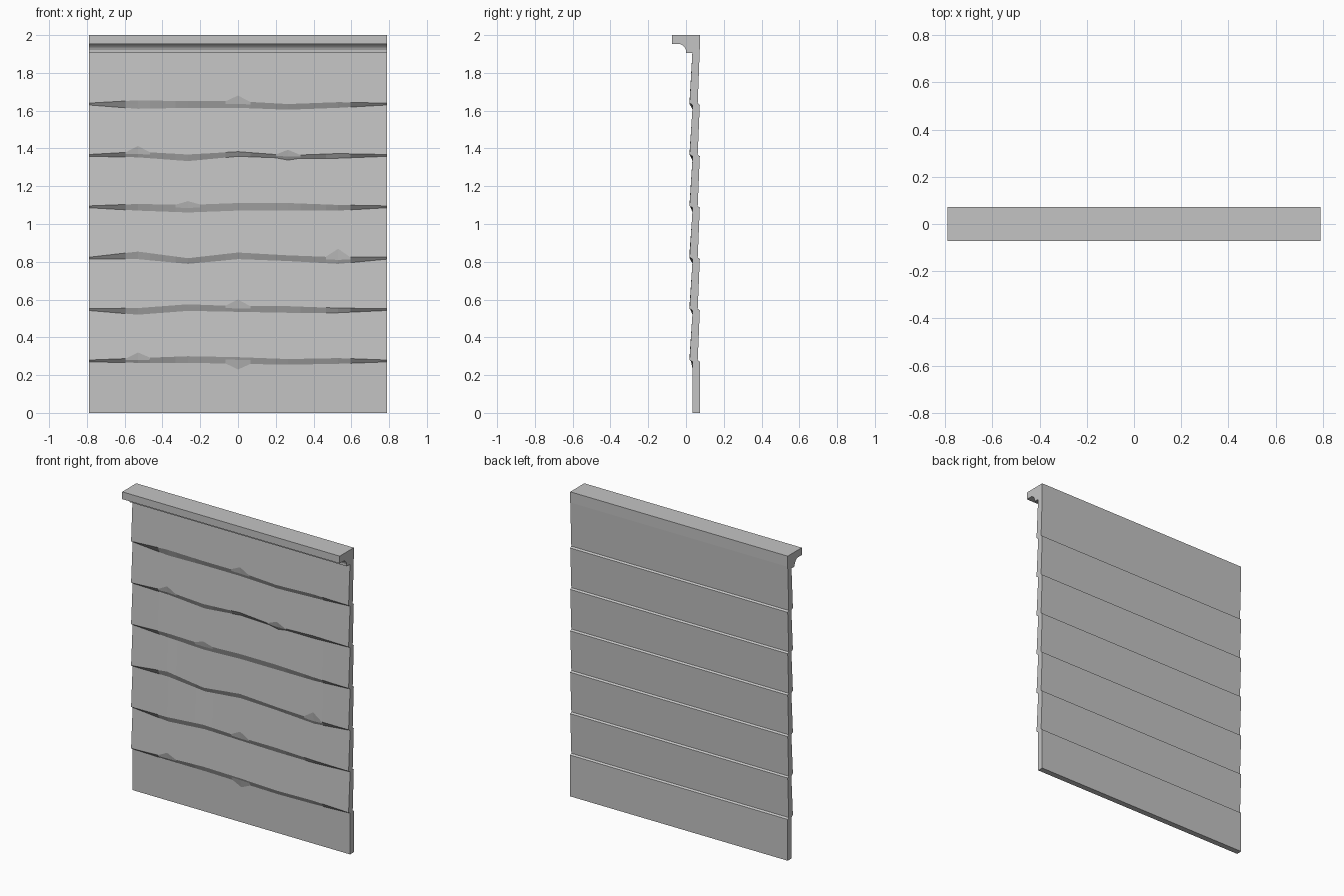
import bpy
import bmesh

cube = bpy.data.objects.get("Cube")
if cube:
    bpy.data.objects.remove(cube, do_unlink=True)

grey = bpy.data.materials.new("plain_grey")
grey.use_nodes = True
colour = (0.55, 0.55, 0.55, 1)
grey.diffuse_color = colour
grey.node_tree.nodes["Principled BSDF"].inputs["Base Color"].default_value = colour

HALF = 0.79       # half width
FRONT = 0.035     # recessed front of a board
LIP = 0.019       # protruding lower lip of a board
BACK = 0.073
PITCH = 0.272
FIRST = 0.275
TOP = 1.93
KNOTS = [-HALF, -0.53, -0.265, 0, 0.265, 0.53, HALF]

# Worn seams, bottom to top: lip and foot heights (hundredths from the seam)
# at the five inner knots, then chips as (x, rise, drop)
SEAMS = [
    ([1.5, 2.5, 2, 1, 1.5], [-1, -1, -1.5, -2, -1.5], [(-0.53, 0.03, 0), (0, 0, 0.03)]),
    ([0.8, 2.8, 1.8, 1.8, 0.8], [-2.7, -0.7, -1.2, -1.7, -1.7], [(0, 0.035, 0)]),
    ([3.5, 0, 3, 1.5, 0.5], [-0.5, -3, -0.5, -1.5, -3], [(0.53, 0.045, 0)]),
    ([1.5, 1, 2, 2, 1], [-2, -3, -2, -2, -2], [(-0.265, 0.02, 0)]),
    ([2, 0.5, 2, 0, 1], [-1, -3, -0.5, -1.5, -1.5], [(-0.53, 0.03, 0), (0.265, 0.03, 0.01)]),
    ([2, 1.5, 1.5, 0, 1], [-2.5, -2, -2, -3, -2], [(0, 0.03, 0)]),
]


def sample(values, x):
    """Height at x along the worn edge."""
    for i in range(len(KNOTS) - 1):
        if x <= KNOTS[i + 1] + 1e-6:
            t = (x - KNOTS[i]) / (KNOTS[i + 1] - KNOTS[i])
            return values[i] + t * (values[i + 1] - values[i])
    return values[-1]


def section(x):
    """Closed vertical cross-section of the siding at x, as (y, z)."""
    front, back = [(FRONT, 0)], [(BACK, 0)]
    for i, (lips, feet, chips) in enumerate(SEAMS):
        z = FIRST + i * PITCH
        lip = z + sample([0.5] + lips + [0.5], x) / 100
        foot = z + sample([-0.5] + feet + [-0.5], x) / 100
        mid = lip + 0.4 * (foot - lip)
        lip_y = LIP
        for cx, rise, drop in chips:
            if abs(x - cx) < 0.01:
                lip += rise
                lip_y += rise * (FRONT - LIP) / PITCH
                foot -= drop
        front += [(FRONT, foot), (LIP + 0.4 * (FRONT - LIP), mid), (lip_y, lip)]
        # matching ledge of the overlapping boards on the rear
        back += [(BACK, z - 0.004), (BACK - 0.011, z + 0.004)]
    front.append((FRONT, TOP))
    back.append((BACK, TOP))
    return front + back[::-1]


def loft(name, columns):
    """Bridge cross-sections (x, points) into a closed solid."""
    bm = bmesh.new()
    rings = [[bm.verts.new((x, y, z)) for y, z in pts] for x, pts in columns]
    for a, b in zip(rings, rings[1:]):
        for i in range(len(a)):
            j = (i + 1) % len(a)
            bm.faces.new((a[i], a[j], b[j], b[i]))
    bm.faces.new(rings[0])
    bm.faces.new(rings[-1][::-1])
    bmesh.ops.recalc_face_normals(bm, faces=bm.faces)
    mesh = bpy.data.meshes.new(name)
    bm.to_mesh(mesh)
    bm.free()
    mesh.materials.append(grey)
    obj = bpy.data.objects.new(name, mesh)
    bpy.context.collection.objects.link(obj)
    return obj


# Overlapping weatherboard wall, with extra columns beside each chip
xs = set(KNOTS)
for k in KNOTS[1:-1]:
    xs |= {k - 0.065, k + 0.065}
loft("weatherboard_wall", [(x, section(x)) for x in sorted(xs)])

# Top moulding with a coved underside
cove = [(BACK, 2), (-BACK, 2), (-BACK, 1.952), (-0.03, 1.952), (-0.016, 1.945),
        (-0.006, 1.934), (0, 1.92), (0, 1.905), (FRONT + 0.005, 1.905),
        (FRONT + 0.005, TOP), (BACK, TOP)]
loft("top_moulding", [(-HALF, cove), (HALF, cove)])
